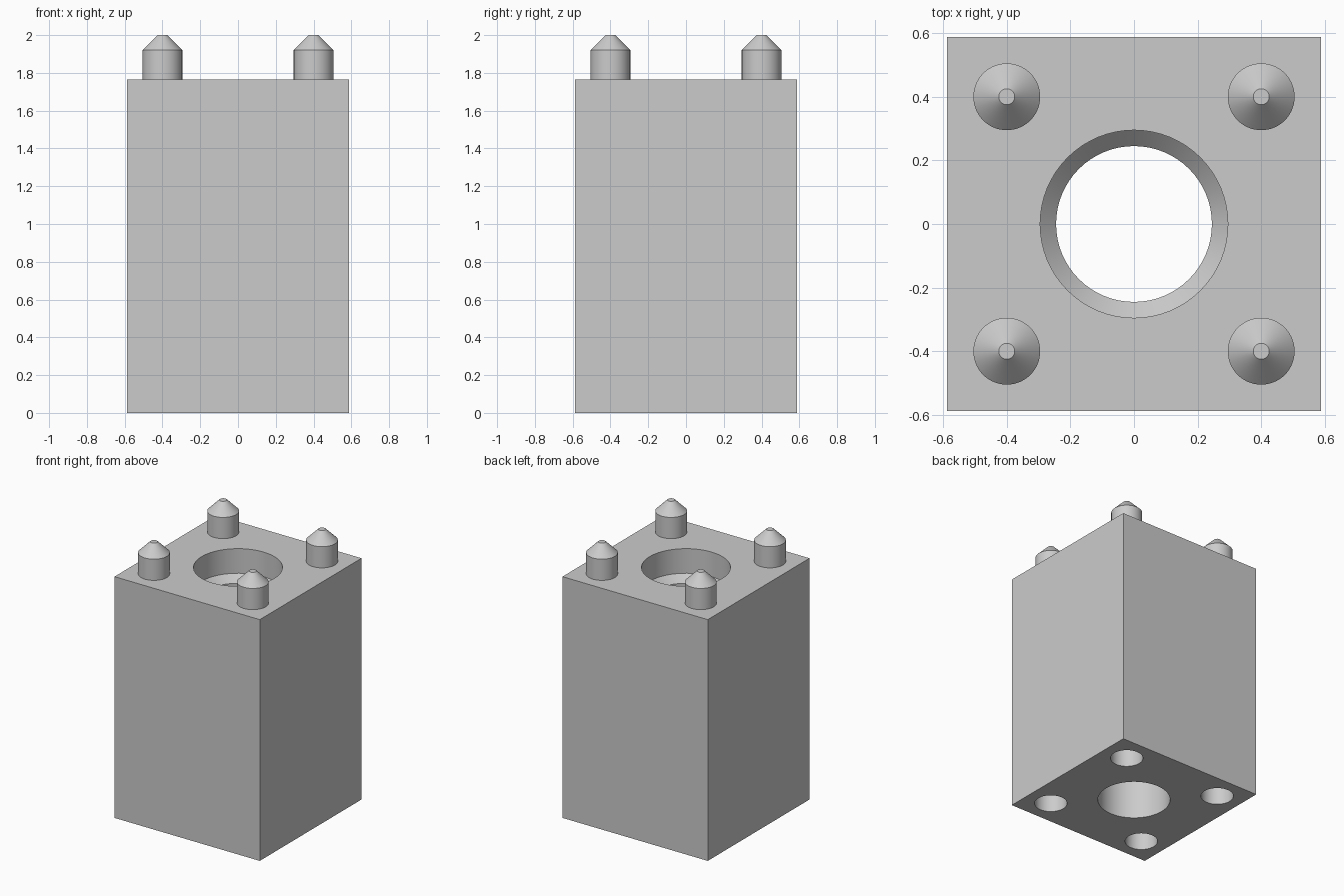
import bpy
import bmesh
import math
from mathutils import Matrix

if "Cube" in bpy.data.objects:
    bpy.data.objects.remove(bpy.data.objects["Cube"], do_unlink=True)

HALF, TOP, PIN = 0.588, 1.765, 0.4
SEGMENTS = 64

grey = bpy.data.materials.new("plain grey")
grey.use_nodes = True
grey.diffuse_color = (0.6, 0.6, 0.6, 1)
grey.node_tree.nodes["Principled BSDF"].inputs["Base Color"].default_value = (0.6, 0.6, 0.6, 1)


def add_object(name, bm):
    bmesh.ops.recalc_face_normals(bm, faces=bm.faces)
    mesh = bpy.data.meshes.new(name)
    bm.to_mesh(mesh)
    bm.free()
    mesh.materials.append(grey)
    obj = bpy.data.objects.new(name, mesh)
    bpy.context.collection.objects.link(obj)
    return obj


def turned(name, profile, x=0, y=0):
    """Closed round solid from (radius, height) pairs, bottom to top."""
    bm = bmesh.new()
    rings = []
    for r, z in profile:
        ring = bmesh.ops.create_circle(bm, segments=SEGMENTS, radius=r,
                                       matrix=Matrix.Translation((x, y, z)))
        rings.append(ring["verts"])
    for low, high in zip(rings, rings[1:]):
        for i in range(SEGMENTS):
            j = (i + 1) % SEGMENTS
            bm.faces.new((low[i], low[j], high[j], high[i]))
    bm.faces.new(rings[0])
    bm.faces.new(rings[-1])
    return add_object(name, bm)


def smooth(obj):
    bpy.ops.object.select_all(action="DESELECT")
    obj.select_set(True)
    bpy.context.view_layer.objects.active = obj
    bpy.ops.object.shade_smooth_by_angle(angle=math.radians(30))


# Square block
bm = bmesh.new()
bmesh.ops.create_cube(bm, size=1)
bmesh.ops.scale(bm, vec=(2 * HALF, 2 * HALF, TOP), verts=bm.verts)
bmesh.ops.translate(bm, vec=(0, 0, TOP / 2), verts=bm.verts)
block = add_object("block", bm)

# Through bore with a wider, bevelled seat at the top
cutters = [turned("bore_cutter", [(0.245, -0.1), (0.245, TOP - 0.23),
                                  (0.295, TOP - 0.18), (0.295, TOP + 0.1)])]

# Locating pins on top, with matching sockets underneath
for side, x in (("left", PIN), ("right", -PIN)):
    for end, y in (("front", -PIN), ("back", PIN)):
        pin = turned(f"{end}_{side}_pin",
                     [(0.105, TOP), (0.105, 1.92), (0.025, 2.0)], x, y)
        smooth(pin)
        cutters.append(turned(f"{end}_{side}_socket_cutter",
                              [(0.11, -0.1), (0.11, 0.16), (0.03, 0.24)], x, y))

# Cut the holes, then drop the cutters
bpy.context.view_layer.objects.active = block
for cutter in cutters:
    cut = block.modifiers.new("cut", "BOOLEAN")
    cut.operation = "DIFFERENCE"
    cut.solver = "EXACT"
    cut.object = cutter
    cutter.hide_render = True
    bpy.ops.object.modifier_apply(modifier=cut.name)
for cutter in cutters:
    bpy.data.objects.remove(cutter, do_unlink=True)
smooth(block)
